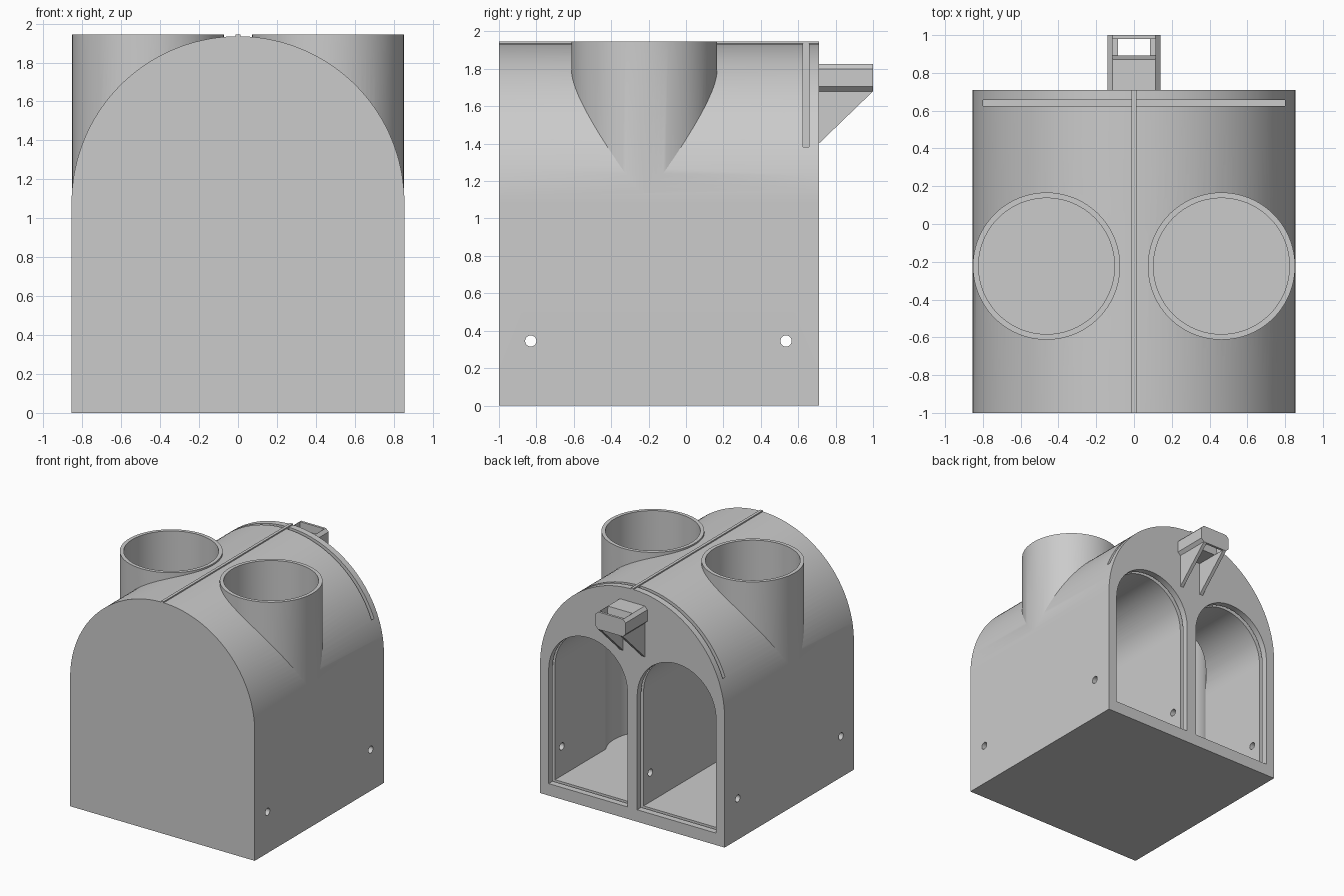
import bpy, bmesh, math
from mathutils import Vector

old = bpy.data.objects.get("Cube")
if old:
    bpy.data.objects.remove(old, do_unlink=True)

grey = bpy.data.materials.new("plain grey")
grey.use_nodes = True
colour = (0.6, 0.6, 0.6, 1)
grey.diffuse_color = colour
grey.node_tree.nodes["Principled BSDF"].inputs["Base Color"].default_value = colour


def prism(name, points, axis, lo, hi):
    """Extrude a 2D outline along an axis; outline uses the other two axes in order."""
    def place(p, d):
        c = list(p)
        c.insert("xyz".index(axis), d)
        return Vector(c)
    bm = bmesh.new()
    face = bm.faces.new([bm.verts.new(place(p, lo)) for p in points])
    ext = bmesh.ops.extrude_face_region(bm, geom=[face])
    verts = [v for v in ext["geom"] if isinstance(v, bmesh.types.BMVert)]
    bmesh.ops.translate(bm, verts=verts, vec=place((0, 0), hi - lo))
    bmesh.ops.recalc_face_normals(bm, faces=bm.faces)
    mesh = bpy.data.meshes.new(name)
    bm.to_mesh(mesh)
    bm.free()
    mesh.materials.append(grey)
    obj = bpy.data.objects.new(name, mesh)
    bpy.context.collection.objects.link(obj)
    return obj


def rect(a0, a1, b0, b1):
    return [(a0, b0), (a1, b0), (a1, b1), (a0, b1)]


def circle(a, b, r, n):
    return [(a + r * math.cos(2 * math.pi * i / n),
             b + r * math.sin(2 * math.pi * i / n)) for i in range(n)]


def arch(cx, r, base, spring, n):
    arc = [(cx + r * math.cos(math.pi * i / n),
            spring + r * math.sin(math.pi * i / n)) for i in range(n + 1)]
    return [(cx - r, base), (cx + r, base)] + arc


def combine(target, tool, operation):
    """Apply a boolean and discard the tool."""
    mod = target.modifiers.new("boolean", "BOOLEAN")
    mod.operation = operation
    mod.solver = "EXACT"
    mod.object = tool
    bpy.context.view_layer.objects.active = target
    bpy.ops.object.modifier_apply(modifier=mod.name)
    bpy.data.objects.remove(tool, do_unlink=True)


def smooth(obj):
    bpy.ops.object.select_all(action="DESELECT")
    obj.select_set(True)
    bpy.context.view_layer.objects.active = obj
    bpy.ops.object.shade_smooth_by_angle(angle=math.radians(20))


FRONT, BACK, TOP, FLOOR = -1.0, 0.71, 1.945, 0.1
TUBE_X, TUBE_Y = 0.463, -0.223

# Arched housing with two upright tubes
housing = prism("housing", arch(0, 0.855, 0, 1.08, 72), "y", FRONT, BACK)
for side in (-1, 1):
    tube = prism("tube", circle(side * TUBE_X, TUBE_Y, 0.39, 96), "z", 0.9, TOP)
    combine(housing, tube, "UNION")

# Arched chambers, tube bores and door slots
for side in (-1, 1):
    chamber = prism("chamber", arch(side * 0.41, 0.365, FLOOR, 1.055, 48),
                    "y", FRONT + 0.08, BACK + 0.2)
    combine(housing, chamber, "DIFFERENCE")
    bore = prism("bore", circle(side * TUBE_X, TUBE_Y, 0.36, 96), "z", FLOOR, 2.2)
    combine(housing, bore, "DIFFERENCE")
    edges = sorted((side * 0.012, side * 0.8))
    slot = prism("slot", rect(*edges, 0.625, 0.657), "z", 0.075, 2.2)
    combine(housing, slot, "DIFFERENCE")

# Pin holes right through the side walls and the divider
for y in (-0.83, 0.535):
    hole = prism("pin_hole", circle(y, 0.345, 0.03, 32), "x", -1, 1)
    combine(housing, hole, "DIFFERENCE")
smooth(housing)

# Thin ridge along the crown
prism("crown_ridge", rect(-0.012, 0.012, 1.925, TOP), "y", FRONT, BACK)

# Chamfered latch loop on the back
w, c, z0, z1 = 0.14, 0.025, 1.68, 1.825
outline = [(-w + c, z0), (w - c, z0), (w, z0 + c), (w, z1 - c),
           (w - c, z1), (-w + c, z1), (-w, z1 - c), (-w, z0 + c)]
loop = prism("latch_loop", outline, "y", BACK - 0.01, 1.0)
window = prism("window", [(0.905, 1.6), (0.98, 1.6), (0.98, 1.9), (0.86, 1.9)],
               "x", -0.113, 0.113)
combine(loop, window, "DIFFERENCE")

# Triangular gussets under the loop
for name, a, b in (("left_gusset", 0.085, 0.115), ("right_gusset", -0.115, -0.085)):
    prism(name, [(BACK - 0.01, 1.39), (BACK, 1.4), (1.0, z0), (BACK - 0.01, z0)], "x", a, b)
